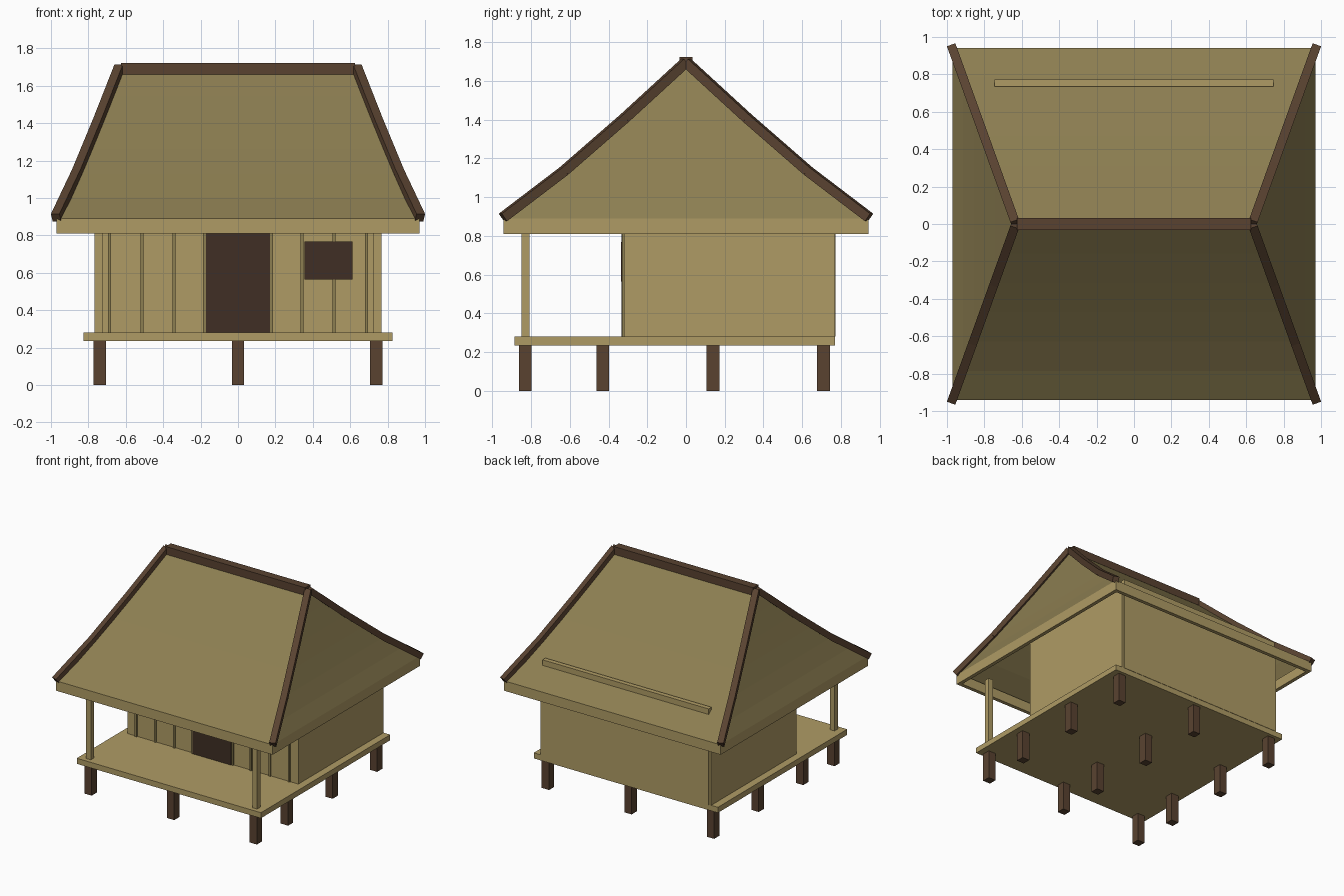
import bpy, bmesh
from mathutils import Vector

cube = bpy.data.objects.get("Cube")
if cube:
    bpy.data.objects.remove(cube, do_unlink=True)


def material(name, rgb):
    m = bpy.data.materials.new(name)
    m.use_nodes = True
    m.diffuse_color = (*rgb, 1)
    m.node_tree.nodes["Principled BSDF"].inputs["Base Color"].default_value = (*rgb, 1)
    return m


STRAW = material("pale timber", (0.43, 0.33, 0.13))
THATCH = material("olive thatch", (0.265, 0.21, 0.083))
BROWN = material("brown timber", (0.10, 0.055, 0.03))
DARK = material("dark opening", (0.05, 0.028, 0.018))


def add_object(name, bm, mat):
    mesh = bpy.data.meshes.new(name)
    bm.to_mesh(mesh)
    bm.free()
    mesh.materials.append(mat)
    ob = bpy.data.objects.new(name, mesh)
    bpy.context.collection.objects.link(ob)
    return ob


def box(name, xs, ys, zs, mat):
    """Box from its (low, high) extent on each axis."""
    bm = bmesh.new()
    bmesh.ops.create_cube(bm, size=1)
    for v in bm.verts:
        v.co = Vector([(a + b) / 2 + c * (b - a) for c, (a, b) in zip(v.co, (xs, ys, zs))])
    return add_object(name, bm, mat)


def around(c, w):
    return (c - w / 2, c + w / 2)


# Stilts and deck
for x in (-0.74, 0, 0.74):
    for y in (-0.83, -0.43, 0.14, 0.71):
        box("stilt", around(x, 0.066), around(y, 0.066), (0, 0.24), BROWN)
box("deck", (-0.825, 0.825), (-0.885, 0.77), (0.235, 0.28), STRAW)

# Walls and veranda posts
box("front_wall", (-0.745, 0.745), (-0.32, -0.28), (0.28, 1.05), STRAW)
box("back_wall", (-0.745, 0.745), (0.735, 0.773), (0.28, 1.056), STRAW)
for s in (-1, 1):
    box("side_wall", around(s * 0.745, 0.04), (-0.32, 0.77), (0.28, 1.0), STRAW)
    box("veranda_post", around(s * 0.745, 0.042), around(-0.828, 0.042), (0.28, 0.88), STRAW)

# Door, window and battens on the front wall
box("door", (-0.172, 0.172), (-0.334, -0.318), (0.28, 0.83), DARK)
box("window", (0.355, 0.612), (-0.336, -0.318), (0.565, 0.767), DARK)
for s in (-1, 1):
    for x in (0.18, 0.342, 0.513, 0.686):
        box("wall_batten", around(s * x, 0.016), (-0.331, -0.318), (0.28, 1.0), THATCH)

# Fascia frame under the eaves
EX, EY, RX, EAVE, RIDGE = 0.97, 0.942, 0.63, 0.89, 1.69
for s in (-1, 1):
    box("eave_fascia_long", (-EX, EX), around(s * (EY - 0.015), 0.03), (0.81, EAVE), STRAW)
    box("eave_fascia_side", around(s * (EX - 0.015), 0.03), (-EY + 0.03, EY - 0.03), (0.81, EAVE), STRAW)


def hip(t):
    """Point on a hip line, t = 0 at the eave and 1 at the ridge."""
    return Vector((EX + (RX - EX) * t, EY * (1 - t), EAVE + (RIDGE - EAVE) * t ** 1.1))


# Hipped roof lofted from stacked rectangles
bm = bmesh.new()
rings = []
for i in range(7):
    p = hip(i / 6)
    rings.append([bm.verts.new((sx * p.x, sy * p.y, p.z))
                  for sx, sy in ((1, 1), (-1, 1), (-1, -1), (1, -1))])
for low, high in zip(rings, rings[1:]):
    for k in range(4):
        n = (k + 1) % 4
        bm.faces.new((low[k], low[n], high[n], high[k]))
bmesh.ops.remove_doubles(bm, verts=bm.verts, dist=0.0001)
bmesh.ops.recalc_face_normals(bm, faces=bm.faces)
add_object("thatched_roof", bm, THATCH)


# Ridge and hip caps
def beam(name, a, b, width, mat):
    d = b - a
    bm = bmesh.new()
    bmesh.ops.create_cube(bm, size=1)
    rot = d.to_track_quat('Z', 'Y')
    for v in bm.verts:
        v.co = (a + b) / 2 + rot @ Vector((v.co.x * width, v.co.y * width, v.co.z * d.length))
    return add_object(name, bm, mat)


box("ridge_cap", (-0.625, 0.625), around(0, 0.066), (1.66, 1.723), BROWN)
lift = Vector((0.003, 0.003, 0.005))
for sx in (-1, 1):
    for sy in (-1, 1):
        flip = Vector((sx, sy, 1))
        for i in range(3):
            beam("hip_cap", (hip(i / 3) + lift) * flip, (hip((i + 1) / 3) + lift) * flip, 0.048, BROWN)
